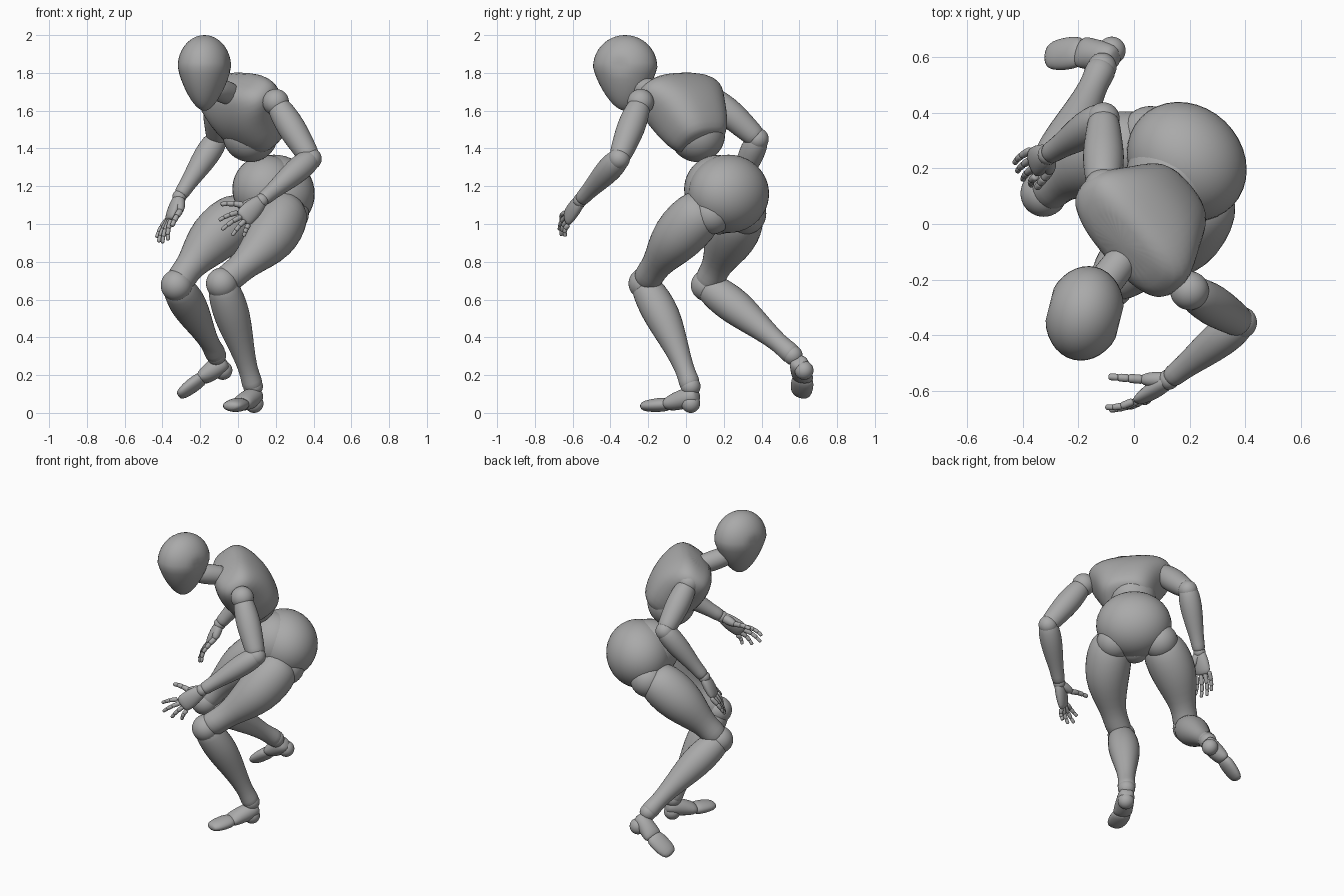
import bpy, bmesh, math
from mathutils import Vector, Matrix

cube = bpy.data.objects.get("Cube")
if cube:
    bpy.data.objects.remove(cube)

grey = bpy.data.materials.new("mannequin grey")
grey.use_nodes = True
grey.diffuse_color = (0.4, 0.4, 0.4, 1)
grey.node_tree.nodes["Principled BSDF"].inputs["Base Color"].default_value = (0.4, 0.4, 0.4, 1)
grey.node_tree.nodes["Principled BSDF"].inputs["Roughness"].default_value = 0.6


def finish(name, bm, subdivide=0):
    bmesh.ops.recalc_face_normals(bm, faces=bm.faces)
    for face in bm.faces:
        face.smooth = True
    mesh = bpy.data.meshes.new(name)
    bm.to_mesh(mesh)
    bm.free()
    mesh.materials.append(grey)
    obj = bpy.data.objects.new(name, mesh)
    bpy.context.collection.objects.link(obj)
    if subdivide:
        smooth = obj.modifiers.new("Smooth", "SUBSURF")
        smooth.levels = smooth.render_levels = subdivide
    return obj


def loft(name, a, b, rings, side=(1, 0, 0), sides=16, power=2.0, bow=(0, 0, 0)):
    """Rounded rings (position, half width, half depth) along a line a-b, bent by bow."""
    a, b, bow = Vector(a), Vector(b), Vector(bow)
    axis = (b - a).normalized()
    wide = Vector(side)
    wide = (wide - axis * wide.dot(axis)).normalized()
    deep = axis.cross(wide)
    bm = bmesh.new()
    loops = []
    for ring in rings:
        t, rx, ry = ring if len(ring) == 3 else (ring[0], ring[1], ring[1])
        center = a.lerp(b, t) + bow * math.sin(math.pi * min(max(t, 0), 1))
        loop = []
        for i in range(sides):
            c, s = math.cos(math.tau * i / sides), math.sin(math.tau * i / sides)
            x = math.copysign(abs(c) ** (2 / power), c) * rx
            y = math.copysign(abs(s) ** (2 / power), s) * ry
            loop.append(bm.verts.new(center + wide * x + deep * y))
        loops.append(loop)
    for lo, hi in zip(loops, loops[1:]):
        for i in range(sides):
            j = (i + 1) % sides
            bm.faces.new((lo[i], lo[j], hi[j], hi[i]))
    bm.faces.new(loops[0][::-1])
    bm.faces.new(loops[-1])
    return finish(name, bm, 1)


def ball(name, center, size, axes=None, shape=None):
    """Ellipsoid, optionally reshaped and turned to a frame of three axes."""
    bm = bmesh.new()
    bmesh.ops.create_uvsphere(bm, u_segments=36, v_segments=22, radius=1)
    size = (size,) * 3 if isinstance(size, (int, float)) else size
    turn = Matrix(axes).transposed() if axes else Matrix.Identity(3)
    for v in bm.verts:
        p = shape(v.co) if shape else Vector([c * s for c, s in zip(v.co, size)])
        v.co = turn @ p + Vector(center)
    return finish(name, bm)


# Body frames
chest_left = Vector((0.66, -0.75, -0.05)).normalized()
chest_up = Vector((-0.45, -0.40, 0.80)).normalized()
chest_mid = Vector((0.05, 0.01, 1.585))
hip_left = Vector((0.72, -0.69, 0)).normalized()
hip_back = Vector((0.69, 0.72, 0)).normalized()

# Head with flat temples and tapered chin
def head_shape(p):
    taper = 1 + 0.33 * min(p.z, 0)
    x = max(-0.13, min(0.13, p.x * 0.14 * taper))
    return Vector((x, p.y * 0.172 * taper, p.z * (0.17 if p.z > 0 else 0.23)))

face_side = Vector((0.97, -0.24, 0)).normalized()
face_back = Vector((0.24, 0.97, 0)).normalized()
ball("head", (-0.178, -0.322, 1.83), 1, (face_side, face_back, Vector((0, 0, 1))), head_shape)
loft("neck", (-0.02, -0.1, 1.68), (-0.15, -0.27, 1.73),
     [(0, 0.06), (0.3, 0.062), (0.5, 0.064), (0.75, 0.062), (1, 0.05)])

# Torso, broad and shallow at the shoulders
loft("chest", chest_mid - chest_up * 0.2, chest_mid + chest_up * 0.2,
     [(0.0, 0.1, 0.09), (0.04, 0.14, 0.12), (0.2, 0.175, 0.15), (0.45, 0.205, 0.17),
      (0.65, 0.242, 0.165), (0.82, 0.268, 0.145), (0.95, 0.24, 0.12), (1.04, 0.14, 0.08)],
     chest_left, 24, 2.7)
ball("waist", (0.065, 0.06, 1.475), 0.147)
ball("abdomen", (0.15, 0.17, 1.185), 0.18)
ball("pelvis", (0.19, 0.225, 1.16), (0.23, 0.2, 0.207), (hip_left, hip_back, Vector((0, 0, 1))))
ball("groin", (0.145, 0.175, 1.045), 0.1)

# Limb profiles, from the upper joint to the lower one
THIGH = [(-0.15, 0.03), (-0.13, 0.085), (-0.05, 0.128), (0.12, 0.148), (0.35, 0.142), (0.56, 0.11),
         (0.74, 0.078), (0.87, 0.08), (0.97, 0.078), (1.02, 0.04)]
SHIN = [(-0.03, 0.04), (0, 0.075), (0.08, 0.09), (0.25, 0.1), (0.42, 0.092), (0.65, 0.066),
        (0.85, 0.049), (0.95, 0.057), (1, 0.055), (1.02, 0.03)]
UPPER_ARM = [(0.0, 0.03), (0.03, 0.06), (0.2, 0.071), (0.45, 0.078), (0.7, 0.069),
             (0.9, 0.062), (1.0, 0.054), (1.03, 0.02)]
FOREARM = [(-0.08, 0.03), (-0.04, 0.053), (0.08, 0.067), (0.28, 0.07), (0.55, 0.057),
           (0.8, 0.042), (0.95, 0.042), (1, 0.03)]
PALM = [(-0.1, 0.02, 0.018), (0, 0.038, 0.03), (0.4, 0.054, 0.034), (0.85, 0.057, 0.026),
        (1.05, 0.048, 0.016)]
BONE = [(-0.08, 0.5), (0.03, 0.95), (0.5, 0.85), (0.95, 0.9), (1.06, 0.45)]


def digit(name, start, end, radius, curl):
    """Three jointed bones bending along the curl vector."""
    a, b, bend = Vector(start), Vector(end), Vector(curl)
    knots = [a.lerp(b, t) + bend * math.sin(math.pi * t) for t in (0, 0.42, 0.73, 1)]
    for i in range(3):
        r = radius * (1 - 0.12 * i)
        loft(f"{name}_bone_{i + 1}", knots[i], knots[i + 1], [(t, k * r) for t, k in BONE], (0.3, 1, 0.2), 10)


def arm(side, shoulder, elbow, wrist, knuckles, tips, thumb, curl):
    ball(f"{side}_shoulder", shoulder, 0.07)
    loft(f"{side}_upper_arm", shoulder, elbow, UPPER_ARM)
    ball(f"{side}_elbow", elbow, 0.058)
    loft(f"{side}_forearm", elbow, wrist, FOREARM)
    ball(f"{side}_wrist", wrist, 0.037)
    first, last = Vector(knuckles[0]), Vector(knuckles[1])
    loft(f"{side}_palm", wrist, first.lerp(last, 0.5), PALM, last - first)
    for i, tip in enumerate(tips):
        digit(f"{side}_finger_{i + 1}", first.lerp(last, i / 3), tip, 0.0165, curl)
    loft(f"{side}_thumb_base", wrist, thumb[0], [(0, 0.02), (0.2, 0.03), (0.8, 0.027), (1.1, 0.014)])
    digit(f"{side}_thumb", thumb[0], thumb[1], 0.02, (0, 0, 0.006))


def leg(side, hip, knee, ankle, socket, thigh_bow, shin_bow):
    ball(f"{side}_hip", socket, 0.11)
    loft(f"{side}_thigh", hip, knee, THIGH, bow=thigh_bow)
    ball(f"{side}_knee", knee, 0.084)
    loft(f"{side}_shin", knee, ankle, SHIN, bow=shin_bow)
    ball(f"{side}_ankle", ankle, 0.052)


def foot(side, ankle, heel, instep, toe, across):
    ball(f"{side}_heel", heel, 0.05)
    loft(f"{side}_foot", Vector(heel).lerp(Vector(ankle), 0.4), instep,
         [(-0.3, 0.025), (-0.2, 0.048), (0.15, 0.056), (0.6, 0.058, 0.05), (0.95, 0.061, 0.038),
          (1.05, 0.045, 0.022)], across)
    loft(f"{side}_toes", instep, toe,
         [(-0.15, 0.035, 0.022), (0, 0.06, 0.038), (0.4, 0.064, 0.038), (0.85, 0.057, 0.031),
          (1.02, 0.032, 0.016)], across)


# Arms and hands
arm("left", (0.2, -0.24, 1.645), (0.385, -0.355, 1.345), (0.125, -0.56, 1.125),
    ((-0.005, -0.64, 1.06), (0.055, -0.625, 0.995)),
    [(-0.1, -0.66, 1.02), (-0.085, -0.67, 0.97), (-0.03, -0.66, 0.94), (0.03, -0.64, 0.935)],
    ((0.03, -0.56, 1.1), (-0.09, -0.55, 1.105)), (0, -0.008, 0.006))
arm("right", (-0.11, 0.13, 1.68), (-0.11, 0.38, 1.45), (-0.31, 0.25, 1.145),
    ((-0.355, 0.17, 1.02), (-0.375, 0.265, 1.025)),
    [(-0.37, 0.14, 0.915), (-0.4, 0.16, 0.9), (-0.42, 0.19, 0.905), (-0.43, 0.22, 0.93)],
    ((-0.305, 0.19, 1.07), (-0.35, 0.13, 0.99)), (-0.008, 0, 0))

# Legs and feet
left_ankle, right_ankle = (0.08, 0.025, 0.14), (-0.115, 0.565, 0.305)
leg("left", (0.25, 0.075, 1.06), (-0.085, -0.22, 0.685), left_ankle, (0.265, 0.135, 1.055),
    (0.045, -0.02, 0), (0, 0.015, 0.01))
leg("right", (0.005, 0.285, 1.045), (-0.325, 0.11, 0.675), right_ankle, (0.06, 0.315, 1.055),
    (-0.02, 0.01, 0.01), (0, 0, 0.01))
foot("left", left_ankle, (0.085, 0.025, 0.05), (0.01, -0.1, 0.045), (-0.04, -0.235, 0.035), (1, -0.45, 0))
foot("right", right_ankle, (-0.08, 0.625, 0.225), (-0.195, 0.62, 0.18), (-0.315, 0.605, 0.09),
     (0.1, 1, -0.35))
